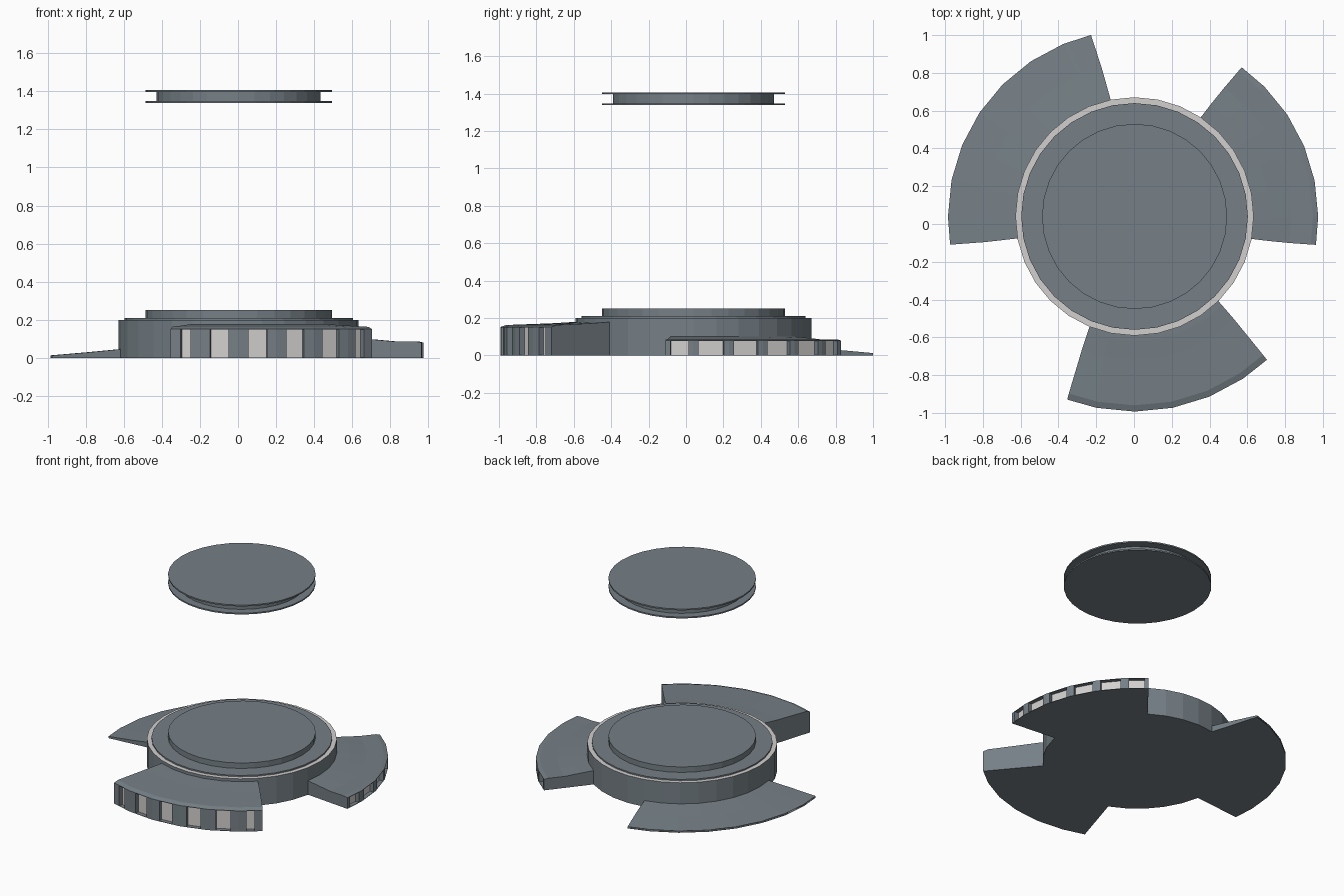
import bpy, bmesh
from math import radians, degrees, sin, cos, floor
from mathutils import Vector

cube = bpy.data.objects.get("Cube")
if cube:
    bpy.data.objects.remove(cube, do_unlink=True)

CENTRE = Vector((0.003, 0.04, 0))
SIDES = 32
STEP = 360 / SIDES
HUB_R = 0.631


def material(name, rgb):
    m = bpy.data.materials.new(name)
    m.use_nodes = True
    color = (*rgb, 1)
    m.diffuse_color = color
    m.node_tree.nodes["Principled BSDF"].inputs["Base Color"].default_value = color
    return m


slate = material("slate grey", (0.18, 0.215, 0.24))
pale = material("pale grey", (0.64, 0.63, 0.62))


def finish(bm, name):
    bmesh.ops.recalc_face_normals(bm, faces=bm.faces)
    mesh = bpy.data.meshes.new(name)
    bm.to_mesh(mesh)
    bm.free()
    mesh.materials.append(slate)
    mesh.materials.append(pale)
    obj = bpy.data.objects.new(name, mesh)
    obj.location = CENTRE
    bpy.context.collection.objects.link(obj)
    return obj


def polar(r, deg, z):
    a = radians(deg)
    return Vector((r * cos(a), r * sin(a), z))


def lathe(name, profile, pale_step=None):
    """Closed turned body; the band of index pale_step is pale."""
    bm = bmesh.new()
    rings = [[bm.verts.new(polar(r, i * STEP, z)) for i in range(SIDES)]
             for r, z in profile]
    for k, (low, high) in enumerate(zip(rings, rings[1:])):
        for i in range(SIDES):
            j = (i + 1) % SIDES
            f = bm.faces.new((low[i], low[j], high[j], high[i]))
            f.material_index = int(k == pale_step)
    bm.faces.new(rings[0])
    bm.faces.new(rings[-1])
    return finish(bm, name)


def wing(name, start, end, profile, margin, lip, depth):
    """Fan sector with recessed pale windows in its outer wall.
    The profile runs from the outer wall's top edge inwards."""
    outer = profile[0][0]
    mid, half = (start + end) / 2, (end - start) / 2
    section = [(0.58, 0), (outer, 0)] + profile

    def points(angle):
        pts = []
        for r, z in section:
            flare = 1 + 2 / half * (outer - r) / (outer - HUB_R)
            pts.append(polar(r, mid + (angle - mid) * flare, z))
        return pts

    # corner angles: both ends plus every polygon corner between them
    first, last = floor(start / STEP) + 1, floor(end / STEP)
    angles = [start] + [k * STEP for k in range(first, last + 1)] + [end]
    columns, is_window = [points(start)], []
    for a, b in zip(angles, angles[1:]):
        pa, pb = points(a), points(b)
        t = margin / (pb[1] - pa[1]).length
        for u, window in ((t, False), (1 - t, True), (1, False)):
            columns.append([p.lerp(q, u) for p, q in zip(pa, pb)])
            is_window.append(window)

    bm = bmesh.new()
    grid = [[bm.verts.new(p) for p in col] for col in columns]
    n = len(section)
    windows = []
    for left, right, window in zip(grid, grid[1:], is_window):
        for i in range(n):
            j = (i + 1) % n
            f = bm.faces.new((left[i], left[j], right[j], right[i]))
            if i == 1 and window:
                windows.append(f)
    bm.faces.new(grid[0])
    bm.faces.new(grid[-1])
    bmesh.ops.recalc_face_normals(bm, faces=bm.faces)
    bmesh.ops.inset_individual(bm, faces=windows, thickness=lip, depth=0)
    bmesh.ops.inset_individual(bm, faces=windows, thickness=0, depth=-depth)
    for f in windows:
        f.material_index = 1
    return finish(bm, name)


# Hub: drum with pale rim, stepped plate and raised cap
lathe("hub_drum", [(HUB_R, 0), (HUB_R, 0.2), (0.6, 0.2), (0.6, 0.21)], pale_step=1)
lathe("hub_cap", [(0.49, 0.205), (0.49, 0.25)])

# Floating spool above the hub
lathe("floating_spool", [(0.49, 1.338), (0.49, 1.348), (0.431, 1.348),
                         (0.431, 1.397), (0.49, 1.397), (0.49, 1.407)])

# Three wings of different height
wing("front_wing", -110.2, -47.3,
     [(1.033, 0.152), (1.0, 0.163), (0.76, 0.172), (0.66, 0.178), (0.58, 0.18)],
     margin=0.05, lip=0.004, depth=0.03)
wing("left_wing", -8.9, 54.3,
     [(0.972, 0.08), (0.945, 0.086), (0.83, 0.086), (0.72, 0.096), (0.58, 0.106)],
     margin=0.025, lip=0.004, depth=0.03)
wing("right_wing", 103.5, 188.7,
     [(0.988, 0.013), (0.8, 0.029), (0.58, 0.05)],
     margin=0.025, lip=0.002, depth=0.015)
